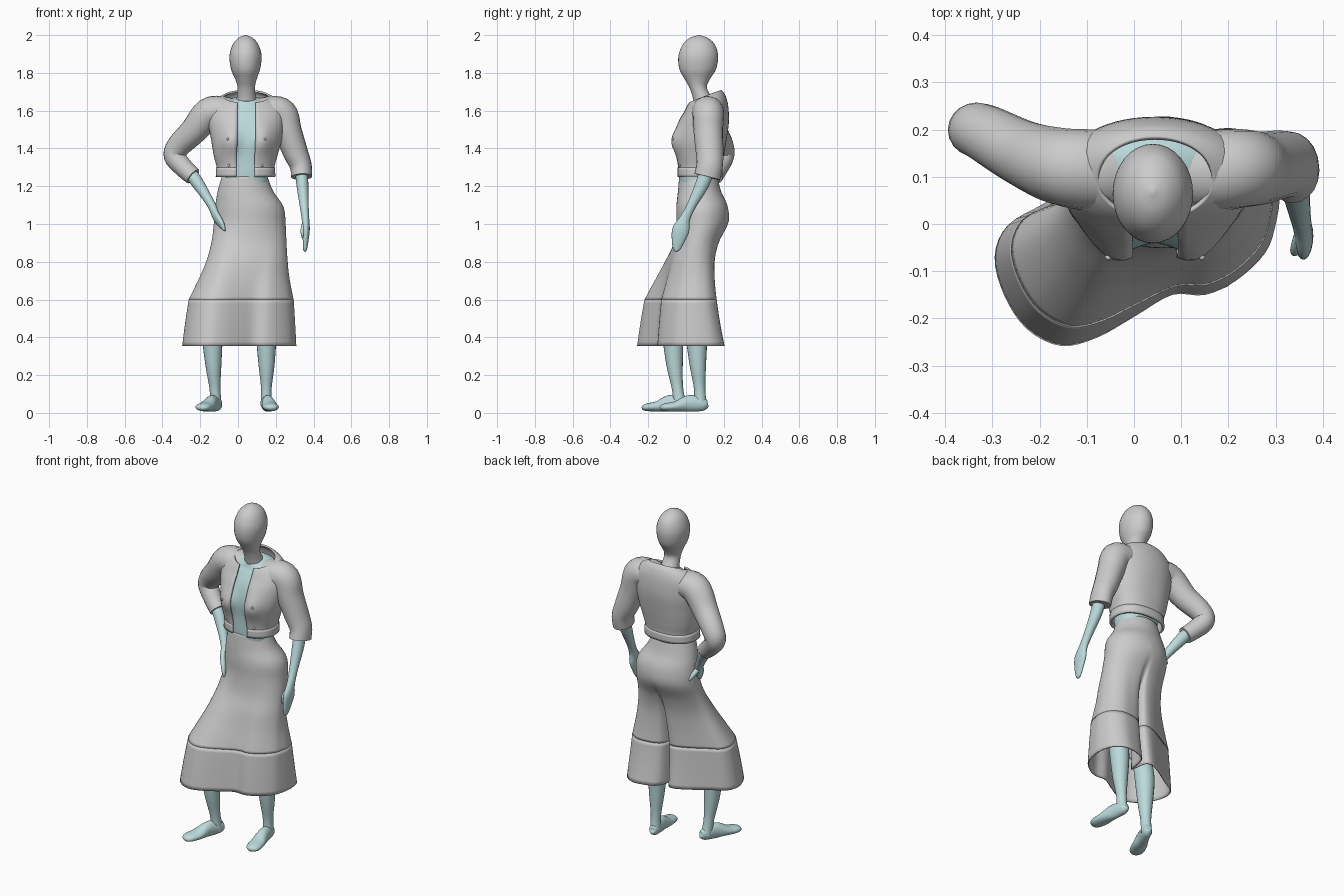
import bpy, bmesh, math
from mathutils import Vector

skin = bpy.data.materials.new("pale_teal")
skin.diffuse_color = (0.50, 0.70, 0.71, 1)


def spline(keys, steps, closed=False):
    """Catmull-Rom through tuples of any length."""
    n, out = len(keys), []
    pick = (lambda i: keys[i % n]) if closed else (lambda i: keys[max(0, min(n - 1, i))])
    for i in range(n if closed else n - 1):
        p = [pick(i + k) for k in (-1, 0, 1, 2)]
        for s in range(steps):
            t = s / steps
            out.append(tuple(0.5 * (2 * b + (c - a) * t + (2 * a - 5 * b + 4 * c - d) * t * t
                                    + (3 * b - a - 3 * c + d) * t ** 3) for a, b, c, d in zip(*p)))
    if not closed:
        out.append(tuple(keys[-1]))
    return out


def loft(name, rings, mat=None, closed=True, cap=True, thick=0):
    bm = bmesh.new()
    vs = [[bm.verts.new(p) for p in r] for r in rings]
    n = len(vs[0])
    for a, b in zip(vs, vs[1:]):
        for i in range(n if closed else n - 1):
            j = (i + 1) % n
            bm.faces.new((a[i], a[j], b[j], b[i]))
    if cap:
        bm.faces.new(vs[0][::-1])
        bm.faces.new(vs[-1])
    bmesh.ops.recalc_face_normals(bm, faces=bm.faces)
    me = bpy.data.meshes.new(name)
    bm.to_mesh(me)
    bm.free()
    ob = bpy.data.objects.new(name, me)
    bpy.context.collection.objects.link(ob)
    if mat:
        me.materials.append(mat)
    bpy.ops.object.select_all(action='DESELECT')
    ob.select_set(True)
    bpy.context.view_layer.objects.active = ob
    bpy.ops.object.shade_smooth_by_angle(angle=math.radians(45))
    if thick:
        m = ob.modifiers.new("thickness", 'SOLIDIFY')
        m.thickness, m.offset = thick, 0
    return ob


def tube(name, keys, mat=None, side=(1, 0, 0), sides=20, steps=5):
    """Limb along (x, y, z, radius across side axis, radius along side axis) keys."""
    pts = spline(keys, steps)
    rings = []
    for i, p in enumerate(pts):
        t = (Vector(pts[min(i + 1, len(pts) - 1)][:3]) - Vector(pts[max(i - 1, 0)][:3])).normalized()
        a = t.cross(Vector(side)).normalized()
        b = a.cross(t)
        rings.append([Vector(p[:3]) + a * p[3] * math.cos(w) + b * p[4] * math.sin(w)
                      for w in (k * math.tau / sides for k in range(sides))])
    return loft(name, rings, mat)


def squareness(z):
    """Torso is boxier at the waist, oval at the shoulders."""
    return 0.85 + 0.13 * max(0, min(1, (z - 1.42) / 0.16))


def chest_point(key, a, grow=0.0):
    """Torso surface at angle a from the front; key = z, cx, half width, front y, back y, tilt."""
    z, cx, hw, yf, yb, tilt = key
    s, c, e = math.sin(a), math.cos(a), squareness(z)
    ox = (hw + grow) * math.copysign(abs(s) ** e, s)
    oy = -((yb - yf) / 2 + grow) * math.copysign(abs(c) ** e, c)
    if c > 0:
        oy -= 0.034 * math.exp(-((abs(ox) - 0.085) / 0.055) ** 2 - ((z - 1.44) / 0.07) ** 2)
    return (cx + ox, (yf + yb) / 2 + oy, z + tilt * oy)


# head and neck
head = [(1.60, .044, .10, .065, .055), (1.66, .044, .09, .052, .052), (1.72, .044, .065, .046, .046),
        (1.765, .042, .06, .056, .066), (1.82, .04, .062, .077, .097), (1.89, .04, .065, .085, .105),
        (1.95, .04, .068, .068, .085), (1.985, .04, .068, .038, .048), (2.0, .04, .068, .003, .003)]
loft("head_and_neck", [[(cx + rx * math.cos(w), cy + ry * math.sin(w), z)
                        for w in (k * math.tau / 32 for k in range(32))]
                       for z, cx, cy, rx, ry in spline(head, 5)])

# body under the clothes
body = [(.92, .06, .14, -.02, .17, 0), (1.05, .06, .155, -.03, .195, 0), (1.17, .045, .125, -.025, .165, 0),
        (1.25, .04, .12, -.035, .16, 0), (1.36, .04, .145, -.035, .18, 0), (1.45, .045, .16, -.035, .195, 0),
        (1.54, .045, .17, -.02, .205, 0), (1.61, .045, .165, .01, .205, .1), (1.645, .045, .125, .027, .178, .25),
        (1.665, .045, .055, .035, .14, .3)]
loft("body", [[chest_point(k, i * math.tau / 48) for i in range(48)] for k in spline(body, 4)], skin)

# open cropped jacket
jacket = [(1.25, .04, .15, -.04, .185, 0), (1.30, .04, .148, -.04, .185, 0), (1.36, .04, .163, -.045, .195, 0),
          (1.45, .045, .183, -.048, .21, 0), (1.54, .045, .198, -.035, .222, 0), (1.61, .045, .195, -.008, .218, .15),
          (1.652, .045, .16, .006, .203, .3), (1.672, .045, .12, .014, .182, .4)]


def open_ring(key, grow=0.0, n=56):
    a0 = math.asin((0.048 / key[2]) ** (1 / squareness(key[0])))
    return [chest_point(key, a0 + (math.tau - 2 * a0) * i / n, grow) for i in range(n + 1)]


rows = spline(jacket, 5)
loft("jacket", [open_ring(k) for k in rows], closed=False, cap=False, thick=.01)
loft("jacket_waistband", [open_ring(k, .002) for k in spline(jacket[:2], 3)], closed=False, cap=False, thick=.012)

# jacket buttons
for side in (-1, 1):
    for z, a in ((1.45, .5), (1.31, .55)):
        key = min(rows, key=lambda k: abs(k[0] - z))
        bpy.ops.mesh.primitive_uv_sphere_add(segments=10, ring_count=6, radius=.007,
                                             location=chest_point(key, side * a, .006))
        bpy.context.object.name = "jacket_button"
        bpy.ops.object.shade_smooth()

# sleeves
Y = (0, 1, 0)
tube("sleeve_on_hip", [(-.01, .112, 1.60, .06, .07), (-.08, .114, 1.598, .078, .085), (-.155, .122, 1.585, .083, .082),
                       (-.235, .15, 1.493, .072, .070), (-.315, .192, 1.412, .063, .061),
                       (-.335, .198, 1.357, .057, .056), (-.285, .172, 1.295, .051, .05),
                       (-.238, .15, 1.252, .047, .046)], side=Y)
tube("sleeve_hanging", [(.09, .112, 1.60, .06, .07), (.165, .113, 1.598, .078, .085), (.23, .118, 1.58, .085, .083),
                        (.264, .118, 1.49, .074, .078), (.304, .125, 1.38, .066, .073),
                        (.332, .125, 1.31, .058, .07), (.337, .112, 1.25, .056, .07)], side=Y)

# forearms and hands
tube("forearm_on_hip", [(-.31, .19, 1.34, .03, .03), (-.23, .145, 1.24, .034, .034), (-.17, .10, 1.15, .026, .026),
                        (-.135, .07, 1.09, .027, .022), (-.115, .035, 1.04, .036, .02),
                        (-.085, -.01, .995, .026, .014), (-.07, -.035, .965, .004, .004)], skin)
tube("thumb_on_hip", [(-.14, .08, 1.09, .014, .014), (-.128, .115, 1.06, .013, .013), (-.12, .14, 1.035, .004, .004)], skin)
tube("forearm_hanging", [(.335, .12, 1.32, .035, .033), (.34, .09, 1.22, .037, .032), (.35, .03, 1.1, .025, .024),
                         (.357, -.005, 1.03, .028, .02), (.36, -.027, .97, .045, .02),
                         (.358, -.042, .91, .034, .015), (.355, -.05, .865, .018, .01), (.355, -.05, .852, .003, .003)], skin)
tube("thumb_hanging", [(.352, -.02, 1.01, .012, .012), (.342, -.055, .965, .011, .011), (.34, -.063, .925, .003, .003)], skin)

# legs and feet
tube("leg_forward", [(-.02, .06, .96, .09, .085), (-.08, -.02, .75, .075, .072), (-.13, -.085, .55, .056, .054),
                     (-.135, -.07, .40, .055, .054), (-.13, -.06, .25, .043, .042),
                     (-.122, -.045, .13, .030, .029), (-.116, -.032, .04, .034, .03)], skin)
tube("leg_back", [(.13, .075, .96, .09, .085), (.145, .05, .75, .075, .072), (.15, .04, .55, .056, .054),
                  (.15, .055, .40, .056, .053), (.151, .063, .25, .043, .042),
                  (.150, .072, .13, .030, .028), (.149, .076, .04, .034, .03)], skin)
foot = [(0, .045, .004, .004), (.005, .044, .022, .018), (.03, .046, .036, .028), (.10, .05, .044, .032),
        (.17, .035, .027, .042), (.225, .03, .021, .04), (.25, .027, .013, .024), (.257, .026, .003, .004)]
for name, hx, hy, ang in (("foot_forward", -.10, .006, .40), ("foot_back", .145, .116, .14)):
    d = -1 if hx < 0 else 1
    tube(name, [(hx + d * s * math.sin(ang), hy - s * math.cos(ang), z, rz, rx) for s, z, rz, rx in foot], skin)

# long skirt: hip ovals blended into the swept hem outline, with a tight pleat at the back
hem = spline([(-.292, -.07), (-.272, -.15), (-.225, -.22), (-.155, -.255), (-.08, -.238), (0, -.193), (.08, -.147),
              (.15, -.147), (.215, -.117), (.275, -.06), (.297, 0), (.305, .07), (.285, .15), (.22, .198), (.14, .19),
              (.085, .165), (.06, .12), (.043, .03), (.027, .12), (-.005, .14), (-.06, .12), (-.12, .085),
              (-.19, .04), (-.265, -.005)], 4, closed=True)


def skirt_ring(key):
    z, t, cx, cy, rx, ry, back = key
    ring = []
    for x, y in hem:
        w = math.atan2(y + .03, x - .043)
        bx, by = cx + rx * math.cos(w), cy + ry * math.sin(w)
        y = y * back if y > 0 else y
        ring.append((bx + (x - bx) * t, by + (y - by) * t, z))
    return ring


seam = (.60, .83, .07, .05, .16, .10, .82)
loft("skirt", [skirt_ring(k) for k in spline(
    [(1.25, 0, .035, .065, .118, .098, .8), (1.17, 0, .04, .072, .145, .112, .8), (1.09, 0, .06, .085, .178, .133, .8),
     (1.0, 0, .062, .085, .187, .134, .8), (.90, .13, .066, .066, .182, .112, .8), (.80, .34, .07, .05, .172, .105, .8),
     (.70, .59, .07, .05, .16, .10, .8), seam], 5)], cap=False, thick=.006)
loft("skirt_hem_band", [skirt_ring(k) for k in spline([seam, (.48, .92, .07, .05, .16, .10, .9),
                                                       (.355, 1, .07, .05, .16, .10, 1)], 4)], cap=False, thick=.007)
